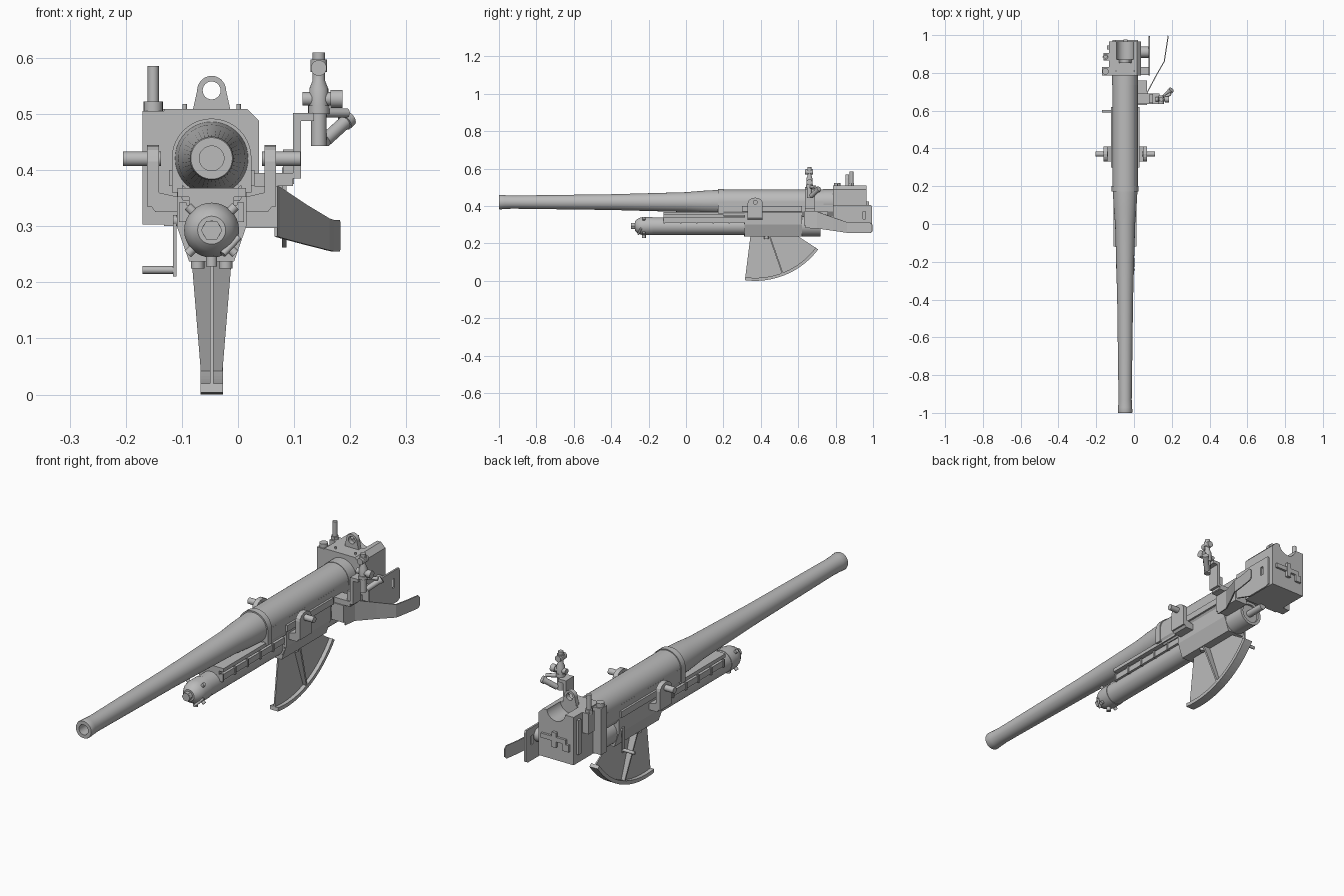
import bpy, bmesh, math
from mathutils import Vector, Matrix

if "Cube" in bpy.data.objects:
    bpy.data.objects.remove(bpy.data.objects["Cube"])

grey = bpy.data.materials.new("painted_steel")
grey.diffuse_color = (0.5, 0.5, 0.5, 1)
grey.use_nodes = True
grey.node_tree.nodes["Principled BSDF"].inputs["Base Color"].default_value = grey.diffuse_color
CX, BZ, RZ = -0.047, 0.421, 0.293      # centre line, barrel height, recoil cylinder height


def finish(name, bm, smooth=False):
    bmesh.ops.remove_doubles(bm, verts=bm.verts, dist=1e-6)
    bmesh.ops.recalc_face_normals(bm, faces=bm.faces)
    me = bpy.data.meshes.new(name)
    bm.to_mesh(me)
    bm.free()
    me.materials.append(grey)
    ob = bpy.data.objects.new(name, me)
    bpy.context.collection.objects.link(ob)
    if smooth:
        bpy.ops.object.select_all(action='DESELECT')
        ob.select_set(True)
        bpy.context.view_layer.objects.active = ob
        bpy.ops.object.shade_smooth_by_angle(angle=math.radians(32))
    return ob


def box(name, x, y, z):
    bm = bmesh.new()
    bmesh.ops.create_cube(bm, size=1)
    for v in bm.verts:
        v.co = [r[0] + (c + 0.5) * (r[1] - r[0]) for c, r in zip(v.co, (x, y, z))]
    return finish(name, bm)


def lathe(name, origin, direction, profile, n=32):
    """Revolve (distance, radius) points around a direction."""
    bm = bmesh.new()
    q = Vector(direction).to_track_quat('Z', 'Y')
    m = Matrix.Translation(origin) @ q.to_matrix().to_4x4()
    rings = [[bm.verts.new(m @ Vector((r * math.cos(i * math.tau / n), r * math.sin(i * math.tau / n), d)))
              for i in range(n)] for d, r in profile]
    for a, b in zip(rings, rings[1:]):
        for i in range(n):
            j = (i + 1) % n
            bm.faces.new((a[i], a[j], b[j], b[i]))
    bmesh.ops.dissolve_degenerate(bm, dist=1e-7, edges=bm.edges)
    return finish(name, bm, n > 8)


def rod(name, a, b, r, n=24):
    a, b = Vector(a), Vector(b)
    length = (b - a).length
    return lathe(name, a, b - a, [(0, 0), (0, r), (length, r), (length, 0)], n)


def prism(name, pts, axis, lo, hi):
    """Extrude a 2D outline along x, y or z."""
    bm = bmesh.new()

    def place(p, t):
        c = list(p)
        c.insert(axis, t)
        return bm.verts.new(c)
    a, b = [place(p, lo) for p in pts], [place(p, hi) for p in pts]
    bm.faces.new(a)
    bm.faces.new(b[::-1])
    for i in range(len(pts)):
        j = (i + 1) % len(pts)
        bm.faces.new((a[i], b[i], b[j], a[j]))
    return finish(name, bm)


def cut(target, cutter):
    cutter.hide_render = True
    cutter.hide_viewport = True
    cutter.display_type = 'WIRE'
    mod = target.modifiers.new("cut", 'BOOLEAN')
    mod.operation, mod.object, mod.solver = 'DIFFERENCE', cutter, 'EXACT'


Y = (0, 1, 0)
# Barrel with open bore, and its reinforced jacket
lathe("barrel", (CX, 0, BZ), Y, [(-0.5, 0), (-0.5, .022), (-1, .022), (-1, .037), (-.995, .039), (-.97, .037),
      (-.93, .035), (-.4, .042), (0, .053), (.08, .060), (.17, .065), (.2, .066), (.2, 0)], 40)
lathe("barrel_jacket", (CX, 0, BZ), Y, [(.19, 0), (.19, .067), (.735, .067), (.735, .069), (.79, .069), (.79, 0)], 40)
lathe("barrel_band", (CX, 0, BZ), Y, [(.172, .05), (.172, .071), (.2, .071), (.2, .05)], 40)

# Cradle trough, rails and band supports
prism("cradle_trough", [(CX - .067, .425), (CX - .067, .37), (CX - .05, .345), (CX + .05, .345),
      (CX + .067, .37), (CX + .067, .425)], 1, .2, .785)
box("slide_plate", (CX - .061, CX + .061), (-.12, .62), (.352, .368))
box("slide_web", (CX - .04, CX + .04), (-.12, .62), (.32, .355))
for s, side in ((-1, "left"), (1, "right")):
    def xs(a, b):
        return tuple(sorted((CX + s * a, CX + s * b)))
    box(f"band_support_{side}", xs(.052, .071), (.172, .2), (.36, BZ))
    box(f"cradle_rail_{side}", xs(.06, .076), (.3, .62), (.372, .4))
    box(f"cylinder_rail_{side}", xs(.04, .054), (-.12, .32), (.312, .338))
    for i in range(5):
        box(f"rail_clamp_{side}_{i}", xs(.045, .058), (-.12 + i * .087, -.112 + i * .087), (.308, .342))
    # Trunnion yoke arms with rounded tops
    arc = [(.37 + .04 * math.cos(a), .415 + .03 * math.sin(a)) for a in [math.pi * i / 8 for i in range(9)]]
    lo, hi = xs(.094, .115)
    prism(f"trunnion_arm_{side}", arc + [(.33, .335), (.41, .335)], 0, lo, hi)
    prism(f"trunnion_foot_{side}", [(CX + s * .115, .345), (CX + s * .10, .325), (CX + s * .05, .325),
          (CX + s * .05, .35), (CX + s * .094, .36), (CX + s * .115, .36)], 1, .33, .41)
    rod(f"trunnion_pin_{side}", (CX + s * .09, .37, .42), (CX + s * .158, .37, .42), .013)
    rod(f"sector_bolt_{side}", (CX + s * .025, .43, .225), (CX + s * .025, .43, .25), .012, 12)

# Recoil cylinder, sleeve and domed front cap
lathe("recoil_cylinder", (CX, 0, RZ), Y, [(-.29, 0), (-.29, .017), (-.272, .017), (-.272, .025), (-.262, .036),
      (-.245, .045), (-.225, .049), (-.18, .049), (-.18, .047), (.32, .047), (.32, 0)])
lathe("recoil_sleeve", (CX, 0, RZ), Y, [(.31, 0), (.31, .055), (.72, .055), (.72, .042), (.71, .042), (.71, 0)])
rod("recoil_piston_rod", (CX, .6, RZ), (CX, .8, RZ), .015)
rod("cap_nut", (CX, -.293, RZ), (CX, -.27, RZ), .019, 6)
for i in range(4):
    a = math.pi / 4 + i * math.pi / 2
    d = Vector((math.cos(a), 0, math.sin(a)))
    c = Vector((CX, -.225, RZ))
    rod(f"cap_plug_{i}", c + d * .04, c + d * .06, .008, 12)
rod("drain_plug", (CX, -.225, .25), (CX, -.225, .228), .01, 12)
rod("cap_pipe", (CX + .02, -.255, .25), (CX + .048, -.24, .28), .006, 12)
prism("sleeve_housing", [(CX - .062, .365), (CX - .062, .30), (CX - .04, .237), (CX + .04, .237),
      (CX + .062, .30), (CX + .062, .365)], 1, .312, .62)

# Elevating sector: thin web, rim, tapered rib


def on_arc(r, deg):
    a = math.radians(deg)
    return (.37 + r * math.cos(a), .421 + r * math.sin(a))


steps = [-97.5 + i * 60.5 / 20 for i in range(21)]
prism("sector_web", [on_arc(.415, d) for d in steps] + [(.59, .245), (.345, .245)], 0, CX - .003, CX + .003)
prism("sector_rim", [on_arc(.421, d) for d in steps] + [on_arc(.405, d) for d in steps[::-1]], 0, CX - .02, CX + .02)
top, low = (.445, .245), on_arc(.41, -69)
bm = bmesh.new()
vs = [[bm.verts.new((CX + sx * w, y + t, z)) for sx in (-1, 1)] for (y, z), w in ((top, .036), (low, .019)) for t in (-.004, .004)]
for q in ((vs[0], vs[2]), (vs[1], vs[3]), (vs[0], vs[1]), (vs[2], vs[3])):
    bm.faces.new((q[0][0], q[0][1], q[1][1], q[1][0]))
for k in (0, 1):
    bm.faces.new((vs[0][k], vs[1][k], vs[3][k], vs[2][k]))
finish("sector_rib", bm)

# Elevating crank on the left
box("crank_arm", (-.116, -.11), (.588, .604), (.21, .32))
rod("crank_handle", (-.17, .596, .222), (-.11, .596, .222), .007, 16)
rod("crank_shaft", (-.116, .596, .31), (-.09, .596, .31), .01, 16)

# Breech block with loading groove
breech = prism("breech_block", [(-.132, .30), (-.132, .509), (.016, .509), (.037, .488), (.037, .30)], 1, .785, .965)
cut(breech, rod("groove_cutter", (CX, .872, .515), (CX, 1.0, .515), .045, 32))
box("breech_side_post", (-.17, -.132), (.787, .83), (.303, .505))
rod("side_post_cap", (-.151, .808, .5), (-.151, .808, .522), .017, 20)
box("handle_bracket", (-.162, -.132), (.865, .905), (.42, .509))
rod("handle_socket", (-.151, .885, .5), (-.151, .885, .522), .016, 6)
rod("handle_grip", (-.151, .885, .52), (-.151, .885, .586), .01, 20)
box("breech_lever", (-.142, -.132), (.925, .945), (.34, .49))
box("rear_bar", (-.1, .02), (.96, .975), (.385, .405))
box("rear_bar_upright", (-.055, -.035), (.96, .978), (.36, .425))
box("rear_latch", (-.115, -.085), (.96, .975), (.355, .385))
for x in (-.095, .001):
    rod("sight_pin", (x, .81, .5), (x, .81, .518), .004, 12)
# Lifting eye
eye = [(CX + .026 * math.cos(a), .541 + .027 * math.sin(a)) for a in [math.pi * i / 14 for i in range(15)]]
lug = prism("lifting_eye", eye + [(CX - .034, .505), (CX + .034, .505)], 1, .852, .872)
cut(lug, rod("eye_cutter", (CX, .8, .542), (CX, .9, .542), .016, 24))

# Right guard plate with slots and its spacers
guard = prism("guard_plate", [(.785, .405), (.99, .405), (.995, .395), (.995, .27), (.98, .262), (.87, .262), (.785, .29)], 0, .078, .086)
cut(guard, box("slot_cutter", (.05, .1), (.945, .96), (.33, .37)))
box("guard_spacer_front", (.035, .08), (.79, .83), (.33, .385))
rod("guard_spacer_rear", (.03, .91, .36), (.08, .91, .36), .03)

# Shoulder guard: thin sheet bent outwards
box("shoulder_mount", (.01, .07), (.63, .76), (.297, .372))
path = [(.07, .64, .282, .372), (.075, .70, .28, .37), (.12, .785, .268, .34), (.163, .86, .257, .314),
        (.172, .92, .255, .311), (.182, .985, .255, .311), (.183, .995, .265, .30)]
bm = bmesh.new()
rows = [[bm.verts.new(p) for p in ((x, y, lo), (x, y, hi), (x - .005, y + .002, hi), (x - .005, y + .002, lo))]
        for x, y, lo, hi in path]
for a, b in zip(rows, rows[1:]):
    for i in range(4):
        bm.faces.new((a[i], a[(i + 1) % 4], b[(i + 1) % 4], b[i]))
bm.faces.new(rows[0])
bm.faces.new(rows[-1])
finish("shoulder_guard", bm)

# Sight bracket
box("sight_base", (.01, .098), (.635, .69), (.372, .395))
box("sight_riser", (.08, .1), (.64, .685), (.375, .437))
box("sight_post", (.098, .112), (.635, .69), (.385, .5))
box("sight_shelf", (.098, .135), (.635, .69), (.488, .502))
# Sight body, knob, eyepiece
SX, SY = .144, .66
lathe("sight_column", (SX, SY, 0), (0, 0, 1), [(.443, 0), (.443, .014), (.5, .014), (.5, .019), (.515, .019), (.515, .017),
      (.545, .017), (.56, .011), (.575, .011), (.575, .015), (.597, .015), (.597, .011), (.61, .011), (.61, 0)], 20)
rod("sight_cross_tube", (.115, SY, .527), (.168, SY, .527), .012)
rod("sight_knob", (.165, SY, .527), (.186, SY, .527), .016)
rod("sight_head_lens", (SX, SY - .025, .582), (SX, SY + .02, .582), .014)
rod("sight_side_arm", (SX, SY, .502), (.195, SY + .03, .502), .008, 12)
rod("sight_eyepiece", (.155, SY + .01, .453), (.197, SY + .05, .491), .012)
rod("sight_eyecup", (.19, SY + .043, .485), (.198, SY + .051, .492), .015)
